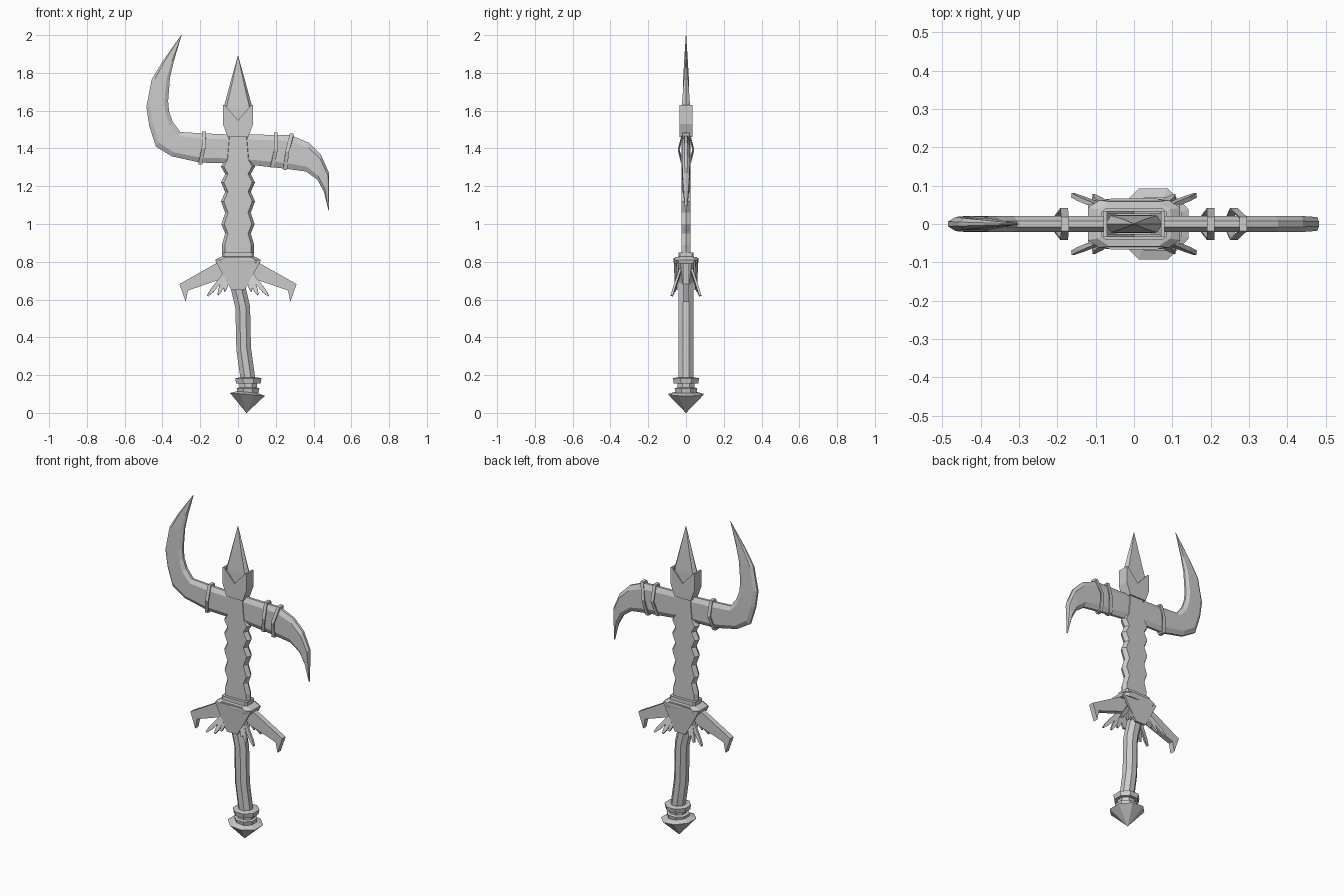
import bpy, bmesh, math
from mathutils import Vector

if "Cube" in bpy.data.objects:
    bpy.data.objects.remove(bpy.data.objects["Cube"])


def finish(name, bm):
    bmesh.ops.remove_doubles(bm, verts=bm.verts, dist=0.0001)
    bmesh.ops.recalc_face_normals(bm, faces=bm.faces)
    me = bpy.data.meshes.new(name)
    bm.to_mesh(me)
    bm.free()
    ob = bpy.data.objects.new(name, me)
    bpy.context.collection.objects.link(ob)
    return ob


def loft(name, rings, smooth=False):
    """Skin a list of equal-length point rings, capping both ends."""
    bm = bmesh.new()
    vs = [[bm.verts.new(p) for p in r] for r in rings]
    n = len(rings[0])
    for a, b in zip(vs, vs[1:]):
        for i in range(n):
            j = (i + 1) % n
            bm.faces.new((a[i], a[j], b[j], b[i]))
    bm.faces.new(vs[0])
    bm.faces.new(vs[-1])
    ob = finish(name, bm)
    if smooth:
        for p in ob.data.polygons:
            p.use_smooth = True
        ob.data.set_sharp_from_angle(angle=math.radians(35))
    return ob


def plate(name, pts, y0, y1):
    """Extrude an x-z outline from y0 to y1."""
    return loft(name, [[(x, y, z) for x, z in pts] for y in (y0, y1)])


def horn(name, stations):
    """Blade swept through (outer edge, inner edge, half thickness) stations."""
    prof = [(0, .35), (.17, 1), (.83, 1), (1, .35), (1, -.35), (.83, -1), (.17, -1), (0, -.35)]
    rings = []
    for ox, oz, ix, iz, t in stations:
        rings.append([(ox + (ix - ox) * f, t * y, oz + (iz - oz) * f) for f, y in prof])
    return loft(name, rings)


def disc(cx, z, r, tilt=0, n=8):
    a = [math.tau * (i + .5) / n for i in range(n)]
    return [(cx + r * math.cos(t), r * math.sin(t), z + tilt * r * math.cos(t)) for t in a]


def edge_ring(z, w, t, bevel=.015):
    b = max(w - bevel, w * .6)
    return [(-w, 0, z), (-b, -t, z), (b, -t, z), (w, 0, z), (b, t, z), (-b, t, z)]


# horned crossbar
horn("left_horn", [
    (.0, 1.32, .0, 1.472, .021), (-.2, 1.325, -.19, 1.48, .021),
    (-.35, 1.358, -.305, 1.487, .021), (-.435, 1.41, -.345, 1.54, .021),
    (-.47, 1.52, -.365, 1.595, .02), (-.485, 1.62, -.37, 1.65, .018),
    (-.457, 1.765, -.36, 1.775, .015), (-.40, 1.86, -.34, 1.86, .01),
    (-.301, 2.0, -.299, 1.998, .001)])
horn("right_horn", [
    (.0, 1.32, .0, 1.475, .021), (.25, 1.293, .28, 1.47, .021),
    (.36, 1.278, .375, 1.43, .021), (.42, 1.235, .44, 1.365, .021),
    (.455, 1.17, .482, 1.27, .018), (.479, 1.071, .482, 1.07, .004)])

# binding rings around the crossbar
for k, (xt, zt, xm, xb, zb) in enumerate([(-.18, 1.49, -.182, -.2, 1.315),
                                          (.2, 1.485, .2, .182, 1.3),
                                          (.285, 1.48, .26, .25, 1.285)]):
    zm = (zt + zb) / 2
    path = [(xt, .018, zt), (xm, .042, zm), (xb, .018, zb),
            (xb, -.018, zb), (xm, -.042, zm), (xt, -.018, zt)]
    bm = bmesh.new()
    loops = []
    for dx, s in ((-.01, 1), (.01, 1), (.01, .86), (-.01, .86)):
        loops.append([bm.verts.new((x + dx, y * s, zm + (z - zm) * s)) for x, y, z in path])
    for q in range(4):
        a, b = loops[q], loops[(q + 1) % 4]
        for i in range(6):
            j = (i + 1) % 6
            bm.faces.new((a[i], a[j], b[j], b[i]))
    finish(f"binding_ring_{k + 1}", bm)

# wavy central blade
waves = [(.83, .085), (.89, .085), (.95, .068), (1.0, .088), (1.06, .068), (1.12, .09),
         (1.17, .068), (1.22, .09), (1.265, .068), (1.305, .09), (1.34, .07),
         (1.46, .06), (1.5, .055)]
loft("central_blade", [edge_ring(z, w, .024) for z, w in waves])

# spear point held in a notched socket
loft("spear_point", [edge_ring(1.47, .055, .02), edge_ring(1.54, .068, .023),
                     edge_ring(1.62, .075, .022), edge_ring(1.75, .04, .013, .01),
                     edge_ring(1.89, .001, .0006, .0003)])
front = [(-.055, 1.46), (-.08, 1.53), (-.08, 1.63), (-.07, 1.63), (0, 1.55),
         (.07, 1.63), (.08, 1.63), (.08, 1.53), (.055, 1.46)]
for s, side in ((-1, "front"), (1, "back")):
    plate(f"socket_{side}", front, s * .026, s * .034)
for s, side in ((-1, "left"), (1, "right")):
    plate(f"socket_{side}", [(s * x, z) for x, z in
          [(.055, 1.46), (.08, 1.53), (.08, 1.63), (.07, 1.63), (.07, 1.53), (.045, 1.46)]],
          -.034, .034)


# guard collar
def octa(z, hx, hy, cx=.03, cy=.02):
    return [(-hx, -hy + cy, z), (-hx + cx, -hy, z), (hx - cx, -hy, z), (hx, -hy + cy, z),
            (hx, hy - cy, z), (hx - cx, hy, z), (-hx + cx, hy, z), (-hx, hy - cy, z)]


loft("guard_collar", [octa(.79, .115, .06), octa(.81, .12, .062), octa(.825, .095, .058),
                      octa(.827, .085, .04, .01, .008), octa(.85, .085, .04, .01, .008)])
loft("guard_core", [octa(.67, .035, .035), octa(.8, .085, .05)])

# guard shields, front and back
for s, side in ((-1, "front"), (1, "back")):
    rings = []
    for d in (0, .012):
        rings.append([(x, s * (y - d), z) for x, y, z in
                      [(-.12, .05, .805), (-.06, .066, .82), (.06, .066, .82), (.12, .05, .805),
                       (.035, .058, .65), (-.035, .058, .65)]])
    loft(f"guard_shield_{side}", rings)

# hooked guard arms and the spikes between them
for s, side in ((-1, "left"), (1, "right")):
    arm = [(.06, .81), (.11, .795), (.31, .682), (.277, .588), (.265, .648), (.07, .715)]
    plate(f"guard_arm_{side}", [(s * x, z) for x, z in arm], -.016, .016)
    for t in (-1, 1):
        for k, (x, y, z) in enumerate([(.16, .075, .62), (.105, .072, .625), (.07, .06, .645)]):
            root, tip = Vector((s * .05, t * .03, .755)), Vector((s * x, t * y, z))
            d = (tip - root).normalized()
            u = d.cross(Vector((0, 1, 0))).normalized()
            v = d.cross(u)
            rings = [[c + u * a * w + v * b * .006 for a, b in ((-1, -1), (1, -1), (1, 1), (-1, 1))]
                     for c, w in ((root, .014), (root.lerp(tip, .8), .011), (tip, .004))]
            loft(f"guard_spike_{side}_{'front' if t < 0 else 'back'}_{k + 1}", rings)

# bent grip
loft("grip", [disc(x, z, .042, tl) for x, z, tl in
              [(-.01, .74, 0), (-.003, .68, .15), (.025, .56, .12), (.03, .34, .1), (.057, .15, .1)]],
     smooth=True)

# pommel rings and point
loft("pommel_ring", [disc(.055, .155, .07), disc(.055, .183, .075), disc(.055, .187, .055)])
loft("pommel_neck", [disc(.055, .1, .05), disc(.055, .16, .05)])
loft("pommel_lower_ring", [disc(.053, .105, .06), disc(.053, .13, .065), disc(.053, .135, .05)])
loft("pommel_point", [disc(.048, .11, .06, -.08), disc(.05, .098, .1, -.08), disc(.045, 0, .001)])
